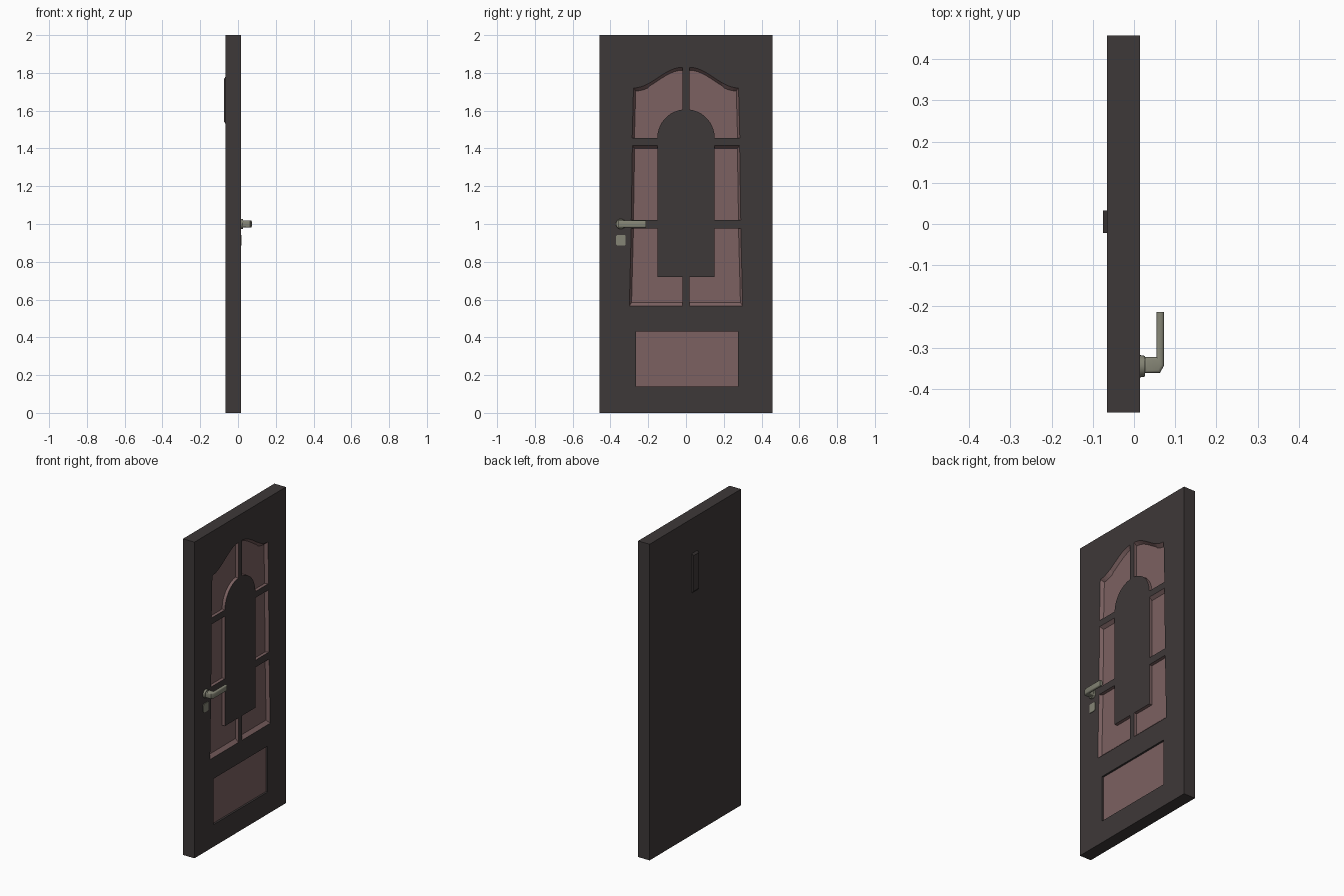
import bpy, bmesh, math
from mathutils import Vector

cube = bpy.data.objects.get("Cube")
if cube:
    bpy.data.objects.remove(cube)


def material(name, rgb):
    m = bpy.data.materials.new(name)
    m.use_nodes = True
    m.diffuse_color = (*rgb, 1)
    m.node_tree.nodes["Principled BSDF"].inputs["Base Color"].default_value = (*rgb, 1)
    return m


dark = material("dark brown", (0.048, 0.040, 0.040))
rose = material("dusty rose", (0.200, 0.120, 0.120))
metal = material("warm grey metal", (0.235, 0.235, 0.180))


def finish(bm, name, mats, smooth=False):
    bmesh.ops.recalc_face_normals(bm, faces=bm.faces)
    mesh = bpy.data.meshes.new(name)
    bm.to_mesh(mesh)
    bm.free()
    for m in mats:
        mesh.materials.append(m)
    ob = bpy.data.objects.new(name, mesh)
    bpy.context.collection.objects.link(ob)
    if smooth:
        bpy.ops.object.select_all(action='DESELECT')
        ob.select_set(True)
        bpy.context.view_layer.objects.active = ob
        bpy.ops.object.shade_smooth_by_angle(angle=math.radians(35))
    return ob


def box(bm, lo, hi):
    verts = bmesh.ops.create_cube(bm, size=1)["verts"]
    for v in verts:
        v.co = Vector([hi[i] if v.co[i] > 0 else lo[i] for i in range(3)])
    return verts


BACK, FRONT = -0.065, 0.015


def window_outlines(s):
    """Three window openings on side s, as (y, z) loops."""
    m, r, spring = 0.018, 0.152, 1.455
    top = []
    for i in range(13):
        t = i / 12
        top.append((m + (0.278 - m) * t, 1.775 + 0.055 * math.cos(math.pi * t)))
    top.append((0.285, spring))
    end = math.acos(m / r)
    top += [(r * math.cos(end * i / 10), spring + r * math.sin(end * i / 10)) for i in range(11)]
    middle = [(r, 1.02), (0.29, 1.02), (0.284, 1.415), (r, 1.415)]
    low = [(r, 0.975), (r, 0.72), (m, 0.72), (m, 0.565), (0.3, 0.565), (0.29, 0.975)]
    return [[(s * y, z) for y, z in loop] for loop in (top, middle, low)]


def sloped(y, z):
    """Floor point under a rim point: only the outer rim slopes inwards."""
    if abs(y) > 0.2:
        y -= math.copysign(0.012, y)
    if z > 1.65 or abs(z - 1.415) < 0.01:
        z -= 0.016
    elif z < 0.6:
        z += 0.02
    return y, z


# Door slab: front face with openings, recessed panels, sides and back
bm = bmesh.new()


def ring(x, pts):
    return [bm.verts.new((x, y, z)) for y, z in pts]


def edges_of(vs):
    return [bm.edges.new((vs[i - 1], vs[i])) for i in range(len(vs))]


def bridge(a, b, mat):
    for i in range(len(a)):
        bm.faces.new((a[i - 1], a[i], b[i], b[i - 1])).material_index = mat


outer = [(-0.457, 0), (0.457, 0), (0.457, 2), (-0.457, 2)]
lower_panel = [(-0.265, 0.14), (0.275, 0.14), (0.275, 0.43), (-0.265, 0.43)]
openings = window_outlines(-1) + window_outlines(1) + [lower_panel]
front = ring(FRONT, outer)
rims = [ring(FRONT, loop) for loop in openings]
rim_edges = [e for loop in [front] + rims for e in edges_of(loop)]
bmesh.ops.triangle_fill(bm, edges=rim_edges, use_beauty=True, normal=(1, 0, 0))
for loop, rim in zip(openings, rims):
    flat = loop is lower_panel
    floor = ring(FRONT - (0.012 if flat else 0.02),
                 loop if flat else [sloped(y, z) for y, z in loop])
    bridge(rim, floor, 0 if flat else 1)
    bm.faces.new(floor).material_index = 1
back = ring(BACK, outer)
bridge(front, back, 0)
bm.faces.new(back)
finish(bm, "door_slab", [dark, rose])

# Plate on the back, with tapered ends
bm = bmesh.new()
for v in box(bm, (-0.075, -0.022, 1.53), (BACK, 0.033, 1.78)):
    if v.co.x < -0.07:
        v.co.z += 0.012 if v.co.z < 1.6 else -0.012
finish(bm, "back_plate", [dark])

# Round base of the handle
bm = bmesh.new()
bmesh.ops.create_cone(bm, cap_ends=True, segments=24, radius1=0.027, radius2=0.025, depth=0.012)
for v in bm.verts:
    v.co = Vector((v.co.z + FRONT + 0.006, v.co.y - 0.345, v.co.x + 1.0))
finish(bm, "handle_base", [metal], True)

# Handle: bent profile, extruded and rounded
bm = bmesh.new()
bend = [(0.025, -0.361), (0.063, -0.361), (0.073, -0.343), (0.073, -0.213),
        (0.055, -0.213), (0.055, -0.323), (0.025, -0.323)]
face = bm.faces.new([bm.verts.new((x, y, 0.981)) for x, y in bend])
grown = bmesh.ops.extrude_face_region(bm, geom=[face])["geom"]
for v in grown:
    if isinstance(v, bmesh.types.BMVert):
        v.co.z = 1.019
bmesh.ops.recalc_face_normals(bm, faces=bm.faces)
long_edges = [e for e in bm.edges if abs(e.verts[0].co.z - e.verts[1].co.z) < 0.001
              and min(v.co.y for v in e.verts) < max(v.co.y for v in e.verts) - 0.001
              or abs(e.verts[0].co.x - e.verts[1].co.x) > 0.02]
bmesh.ops.bevel(bm, geom=long_edges, offset=0.007, segments=3, profile=0.5,
                affect='EDGES', clamp_overlap=True)
finish(bm, "handle_lever", [metal], True)

# Key plate with rounded corners
bm = bmesh.new()
box(bm, (FRONT - 0.002, -0.37, 0.886), (FRONT + 0.004, -0.32, 0.942))
corners = [e for e in bm.edges if abs(e.verts[0].co.x - e.verts[1].co.x) > 0.001]
bmesh.ops.bevel(bm, geom=corners, offset=0.009, segments=3, profile=0.5, affect='EDGES')
finish(bm, "key_plate", [metal], True)
